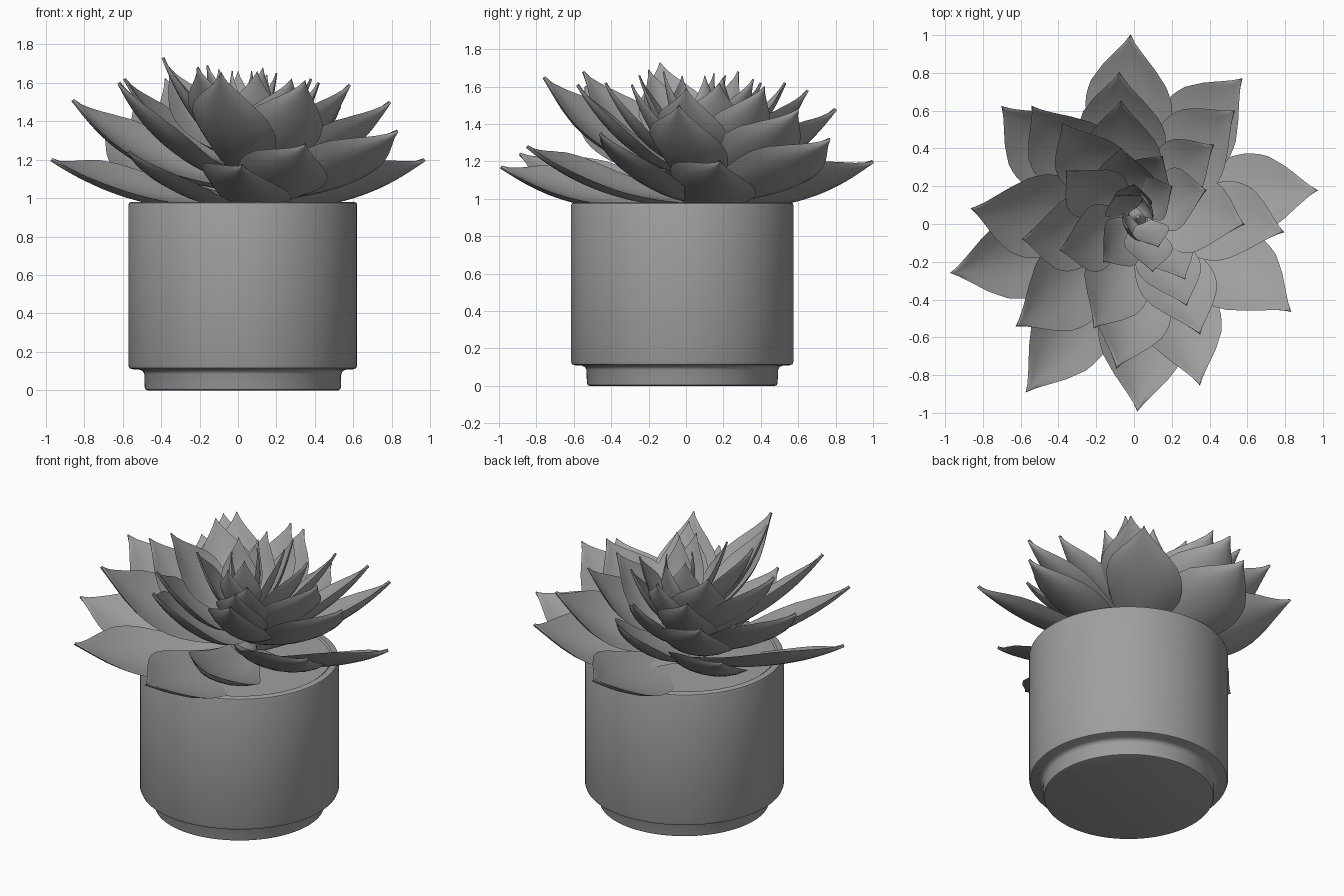
import bpy, math
from mathutils import Vector

if "Cube" in bpy.data.objects:
    bpy.data.objects.remove(bpy.data.objects["Cube"])

POT = (0.025, -0.02)
ROLL = math.radians(20)      # every leaf is twisted the same way, like a pinwheel

grey = bpy.data.materials.new("mid_grey")
grey.diffuse_color = (0.35, 0.35, 0.35, 1)
grey.use_nodes = True
grey.node_tree.nodes["Principled BSDF"].inputs["Base Color"].default_value = grey.diffuse_color


def make(name, verts, faces, angle=40):
    me = bpy.data.meshes.new(name)
    me.from_pydata(verts, [], faces)
    me.update()
    me.materials.append(grey)
    ob = bpy.data.objects.new(name, me)
    bpy.context.collection.objects.link(ob)
    bpy.ops.object.select_all(action='DESELECT')
    ob.select_set(True)
    bpy.context.view_layer.objects.active = ob
    bpy.ops.object.shade_smooth_by_angle(angle=math.radians(angle))
    return ob


def lathe(name, profile, centre, n=96):
    """Spin an (r, z) profile; first and last rings are capped."""
    verts = [(centre[0] + r * math.cos(2 * math.pi * i / n),
              centre[1] + r * math.sin(2 * math.pi * i / n), z)
             for r, z in profile for i in range(n)]
    faces = [(k * n + i, k * n + (i + 1) % n, (k + 1) * n + (i + 1) % n, (k + 1) * n + i)
             for k in range(len(profile) - 1) for i in range(n)]
    faces.append(tuple(reversed(range(n))))
    faces.append(tuple(range((len(profile) - 1) * n, len(profile) * n)))
    return make(name, verts, faces)


# Pot with a recessed foot, rounded edges and a thin rim; soil closes the inside
lathe("pot", [(0.495, 0), (0.506, 0.004), (0.51, 0.015), (0.512, 0.085), (0.52, 0.10),
              (0.535, 0.107), (0.575, 0.11), (0.589, 0.115), (0.595, 0.13), (0.595, 0.962),
              (0.591, 0.975), (0.58, 0.98), (0.555, 0.98), (0.545, 0.97), (0.545, 0.90)], POT)
lathe("soil", [(0.545, 0.90), (0.545, 0.972)], POT)
lathe("stem", [(0.10, 0.94), (0.08, 1.1), (0.04, 1.2), (0.01, 1.24)], (0.02, 0.04), 24)

# Half-width of a leaf along its length
SHAPE = [(0, .45), (.15, .62), (.3, .80), (.42, .94), (.53, 1.0), (.62, .97), (.7, .86),
         (.8, .60), (.88, .34), (.94, .15), (1, 0)]


def shape(u):
    for (a, p), (b, q) in zip(SHAPE, SHAPE[1:]):
        if u <= b:
            return p + (q - p) * (u - a) / (b - a)
    return SHAPE[-1][1]


def leaf(name, tip, width, nu=20, nv=8):
    """Twisted, slightly cupped blade on a curved spine from the stem to its tip."""
    tip = Vector(tip)
    root = Vector((0.02, 0.04, 0.95))
    out = Vector((tip.x - root.x, tip.y - root.y, 0))
    reach = out.length
    out.normalize()
    root.z += max(0, tip.z - 1.17) * (0.8 - 0.5 * reach)   # inner leaves sprout higher
    across = Vector((-out.y, out.x, 0))
    base = root + out * min(0.05, reach * 0.4)
    rise = tip.z - base.z
    ctrl = root + out * max(0.62 * reach, 0.12) + Vector((0, 0, 0.25 * max(0, rise - 0.2)))
    verts, faces = [], []
    for face in (1, -1):                       # upper and lower skin
        start = len(verts)
        for i in range(nu + 1):
            u = i / nu
            p = base * (1 - u) ** 2 + ctrl * 2 * u * (1 - u) + tip * u * u
            t = ((ctrl - base) * (1 - u) + (tip - ctrl) * u).normalized()
            up = t.cross(across)
            side = across * math.cos(ROLL) - up * math.sin(ROLL)
            nrm = t.cross(side)
            h = shape(u) * width / 2
            for j in range(nv + 1):
                s = 2 * j / nv - 1
                thick = face * 0.05 * width * (1 - s ** 4) * (1 - 0.6 * u)
                verts.append(p + side * (h * s) + nrm * (0.28 * h * s * s + thick))
        for i in range(nu):
            for j in range(nv):
                a = start + i * (nv + 1) + j
                f = (a, a + nv + 1, a + nv + 2, a + 1)
                faces.append(f if face > 0 else f[::-1])
    return make(name, verts, faces, 50)


# Tip position and width of each leaf, lowest ring first
outer = [(-.02, 1.0, 1.20, .49), (-.97, -.26, 1.20, .48), (.97, .18, 1.20, .48),
         (.02, -.99, 1.17, .50), (-.57, -.89, 1.24, .46), (.35, -.85, 1.28, .46),
         (.83, -.46, 1.35, .48), (-.70, .62, 1.35, .48), (.57, .77, 1.32, .48)]
middle = [(-.86, .08, 1.51, .48), (.79, -.04, 1.50, .46), (-.08, .80, 1.48, .48),
          (-.62, -.54, 1.60, .48), (-.54, .62, 1.53, .46), (.53, .60, 1.48, .46),
          (-.09, -.76, 1.65, .48), (.35, -.58, 1.61, .42), (.58, 0, 1.59, .42),
          (-.59, -.08, 1.62, .42), (-.07, .65, 1.58, .40)]
inner = [(-.38, .53, 1.62, .38), (.42, .42, 1.60, .36), (-.36, .28, 1.68, .34),
         (.38, .18, 1.62, .34), (.28, -.43, 1.62, .34), (-.39, -.14, 1.73, .36),
         (-.21, -.55, 1.68, .40), (-.07, .40, 1.62, .32), (-.16, -.20, 1.69, .28),
         (.27, -.29, 1.61, .28), (.10, -.25, 1.66, .26), (.15, .36, 1.64, .28),
         (.20, .20, 1.65, .24), (-.10, .15, 1.67, .22), (0, .21, 1.66, .20),
         (.13, -.12, 1.68, .20), (.07, .10, 1.66, .18), (-.03, -.02, 1.66, .18)]
for ring, rows in (("outer", outer), ("middle", middle), ("inner", inner)):
    for k, (x, y, z, w) in enumerate(rows):
        leaf(f"{ring}_leaf_{k + 1:02d}", (x, y, z), w)
